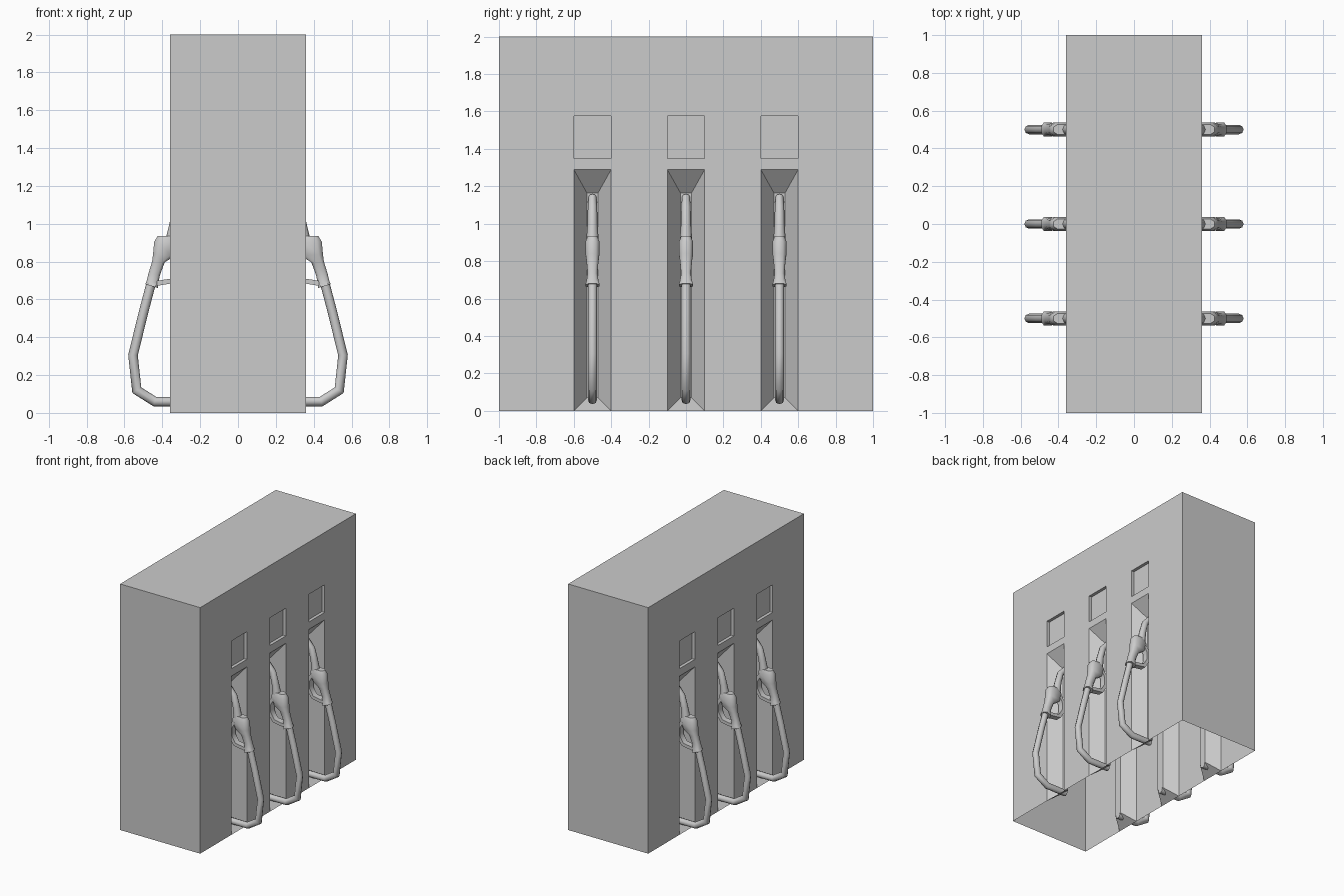
import bpy, bmesh, math
from mathutils import Vector

if "Cube" in bpy.data.objects:
    bpy.data.objects.remove(bpy.data.objects["Cube"])

STATIONS = (-0.5, 0.0, 0.5)


def finish(bm, name):
    bmesh.ops.remove_doubles(bm, verts=bm.verts, dist=1e-5)
    bmesh.ops.recalc_face_normals(bm, faces=bm.faces)
    me = bpy.data.meshes.new(name)
    bm.to_mesh(me)
    bm.free()
    return me


def loft(bm, rings):
    """Skin a list of point rings and cap both ends."""
    vs = [[bm.verts.new(p) for p in r] for r in rings]
    n = len(vs[0])
    for a, b in zip(vs, vs[1:]):
        for i in range(n):
            j = (i + 1) % n
            bm.faces.new((a[i], a[j], b[j], b[i]))
    bm.faces.new(vs[0][::-1])
    bm.faces.new(vs[-1])


def sweep(name, path, section):
    """Sweep section(i) -> [(u, y)] along (x, z) points, mitring the bends."""
    pts = [Vector(p) for p in path]
    rings = []
    for i, p in enumerate(pts):
        d0 = (p - pts[i - 1]).normalized() if i else None
        d1 = (pts[i + 1] - p).normalized() if i < len(pts) - 1 else None
        d = ((d0 or d1) + (d1 or d0)).normalized()
        k = 1 / max(0.5, d.dot(d0 or d1))
        side = Vector((d.y, -d.x)) * k
        rings.append([(p.x + side.x * u, y, p.y + side.y * u) for u, y in section(i)])
    bm = bmesh.new()
    loft(bm, rings)
    return finish(bm, name)


def circle(r, n):
    return [(r * math.cos(math.tau * i / n), r * math.sin(math.tau * i / n)) for i in range(n)]


# Cabinet: open-bottomed shell with recesses on both long sides
bm = bmesh.new()
ys = [-1, -0.6, -0.4, -0.1, 0.1, 0.4, 0.6, 1]
zs = [0, 1.29, 1.35, 1.575, 2]


def quad(pts):
    bm.faces.new([bm.verts.new(p) for p in pts])


for s in (-1, 1):
    X = 0.36 * s
    for i in range(len(ys) - 1):
        for j in range(len(zs) - 1):
            y0, y1, z0, z1 = ys[i], ys[i + 1], zs[j], zs[j + 1]
            front = [(X, y0, z0), (X, y1, z0), (X, y1, z1), (X, y0, z1)]
            if i % 2 and j == 0:        # tapered nozzle niche
                b, a0, a1, a2 = 0.26 * s, 0.07, 0.07, 0.125
            elif i % 2 and j == 2:      # display window
                b, a0, a1, a2 = 0.335 * s, 0, 0, 0
            else:
                quad(front)
                continue
            back = [(b, y0 + a0, z0 + a1), (b, y1 - a0, z0 + a1),
                    (b, y1 - a0, z1 - a2), (b, y0 + a0, z1 - a2)]
            quad(back)
            for k in range(4):
                m = (k + 1) % 4
                quad((front[k], front[m], back[m], back[k]))
    # end wall
    quad([(-0.36, s, z) for z in zs] + [(0.36, s, z) for z in reversed(zs)])
# roof
quad([(-0.36, y, 2) for y in ys] + [(0.36, y, 2) for y in reversed(ys)])
cabinet = bpy.data.objects.new("cabinet", finish(bm, "cabinet"))
bpy.context.collection.objects.link(cabinet)

# Hose
hose = sweep("hose", [(0.455, 0.70), (0.50, 0.53), (0.555, 0.305), (0.535, 0.12),
                      (0.44, 0.06), (0.26, 0.06)], lambda i: circle(0.025, 8))

# Spout
spout_r = (0.034, 0.027, 0.025, 0.021)
spout = sweep("spout", [(0.352, 0.90), (0.335, 1.0), (0.312, 1.085), (0.262, 1.145)],
              lambda i: circle(spout_r[i], 8))

# Trigger guard
guard = sweep("guard", [(0.335, 0.89), (0.298, 0.83), (0.298, 0.76), (0.335, 0.70), (0.44, 0.683)],
              lambda i: [(-0.013, -0.024), (0.013, -0.024), (0.013, 0.024), (-0.013, 0.024)])

# Nozzle head and grip: inner x, inner z, outer x, outer z, half width
bm = bmesh.new()
rings = []
for xi, zi, xo, zo, w in [(0.328, 0.935, 0.425, 0.935, 0.026), (0.312, 0.90, 0.443, 0.905, 0.037),
                          (0.335, 0.83, 0.449, 0.84, 0.037), (0.388, 0.795, 0.454, 0.80, 0.032),
                          (0.412, 0.73, 0.474, 0.735, 0.026), (0.422, 0.685, 0.482, 0.70, 0.032),
                          (0.422, 0.66, 0.490, 0.68, 0.038)]:
    a, b = Vector((xi, 0, zi)), Vector((xo, 0, zo))
    rings.append([a.lerp(b, t) + Vector((0, w * k, 0)) for t, k in
                  [(0, -0.5), (0.2, -1), (0.8, -1), (1, -0.5), (1, 0.5), (0.8, 1), (0.2, 1), (0, 0.5)]])
loft(bm, rings)
grip = finish(bm, "grip")

# Place the shared parts at all six stations
for side, turn in (("right", 0), ("left", math.pi)):
    for n, y in enumerate(STATIONS, 1):
        for me in (hose, spout, guard, grip):
            ob = bpy.data.objects.new(f"{me.name}_{side}_{n}", me)
            ob.location.y = y
            ob.rotation_euler.z = turn
            bpy.context.collection.objects.link(ob)

# Smooth shading on hose parts, sharp edges kept
bpy.ops.object.select_all(action='DESELECT')
for me in (hose, spout, guard, grip):
    ob = bpy.data.objects[f"{me.name}_right_1"]
    ob.select_set(True)
    bpy.context.view_layer.objects.active = ob
bpy.ops.object.shade_smooth_by_angle(angle=math.radians(50))
